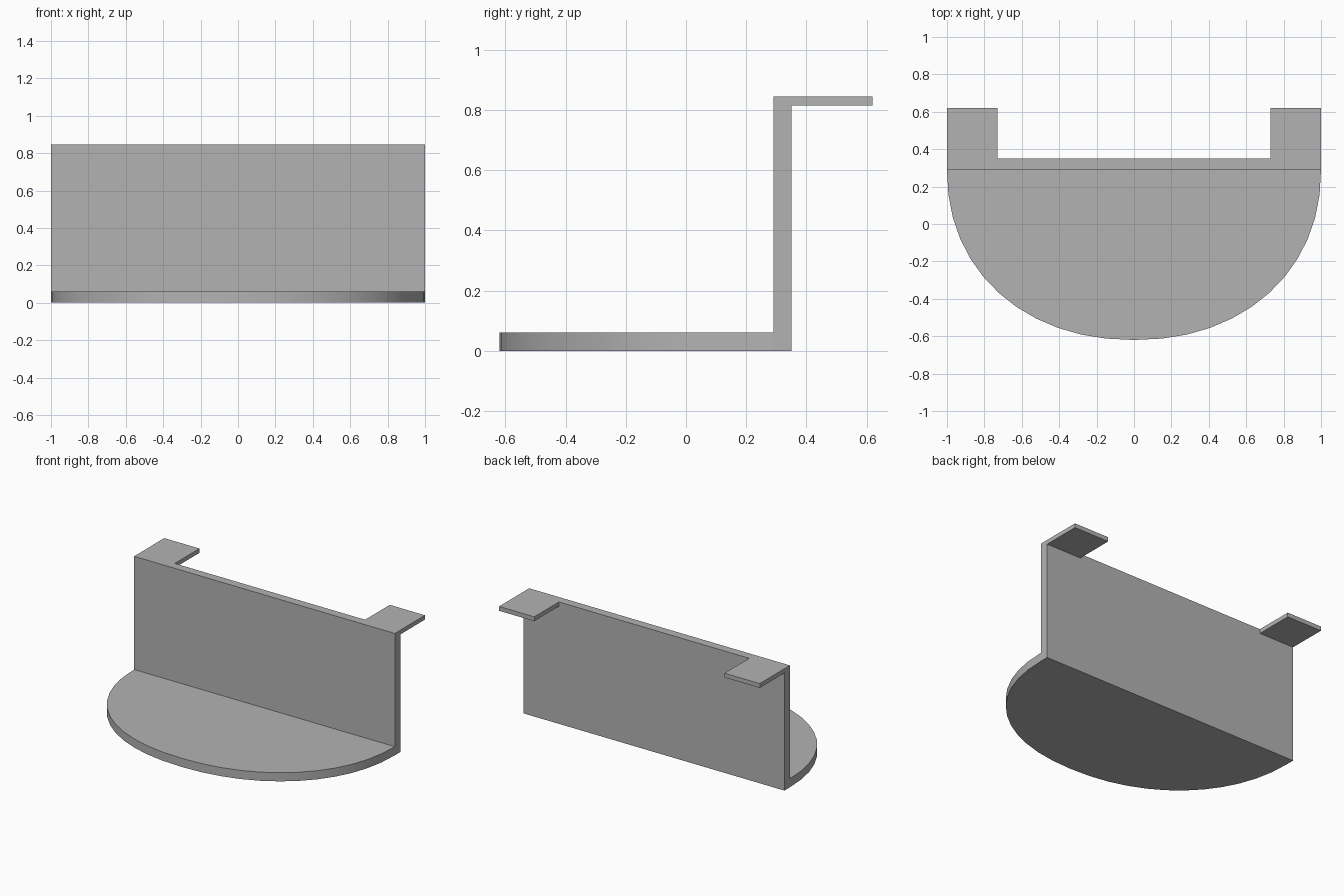
import bpy, bmesh, math

cube = bpy.data.objects.get("Cube")
if cube:
    bpy.data.objects.remove(cube, do_unlink=True)

grey = bpy.data.materials.new("plain grey")
grey.use_nodes = True
grey.diffuse_color = (0.45, 0.45, 0.45, 1)
grey.node_tree.nodes["Principled BSDF"].inputs["Base Color"].default_value = grey.diffuse_color

PLATE_FRONT, PLATE_BACK = 0.29, 0.35
FRONT, BACK = -0.62, 0.62
SHELF_TOP, TAB_BOTTOM, TOP = 0.06, 0.815, 0.845


def slab(name, outline, z0, z1):
    """Extrude a flat outline from z0 up to z1."""
    bm = bmesh.new()
    base = bm.faces.new([bm.verts.new((x, y, z0)) for x, y in outline])
    ext = bmesh.ops.extrude_face_region(bm, geom=[base], use_keep_orig=True)
    for v in ext["geom"]:
        if isinstance(v, bmesh.types.BMVert):
            v.co.z = z1
    bmesh.ops.recalc_face_normals(bm, faces=bm.faces)
    mesh = bpy.data.meshes.new(name)
    bm.to_mesh(mesh)
    bm.free()
    mesh.materials.append(grey)
    obj = bpy.data.objects.new(name, mesh)
    bpy.context.collection.objects.link(obj)
    return obj


def rect(x0, x1, y0, y1):
    return [(x0, y0), (x1, y0), (x1, y1), (x0, y1)]


# Rounded shelf: half of a slightly squared ellipse
steps, power = 24, 2 / 2.14
curve = []
for i in range(steps + 1):
    a = math.pi * i / steps
    c, s = math.cos(a), max(math.sin(a), 0)
    x = math.copysign(abs(c) ** power, c)
    curve.append((x, PLATE_FRONT + (FRONT - PLATE_FRONT) * s ** power))
shelf = slab("shelf", curve, 0, SHELF_TOP)

# Upright plate
slab("back_plate", rect(-1, 1, PLATE_FRONT, PLATE_BACK), 0, TOP)

# Hooking tabs at the upper rear corners
slab("left_tab", rect(0.73, 1, PLATE_BACK, BACK), TAB_BOTTOM, TOP)
slab("right_tab", rect(-1, -0.73, PLATE_BACK, BACK), TAB_BOTTOM, TOP)

# Smooth the curved rim, keep the edges crisp
bpy.ops.object.select_all(action="DESELECT")
shelf.select_set(True)
bpy.context.view_layer.objects.active = shelf
bpy.ops.object.shade_smooth_by_angle(angle=math.radians(30))
